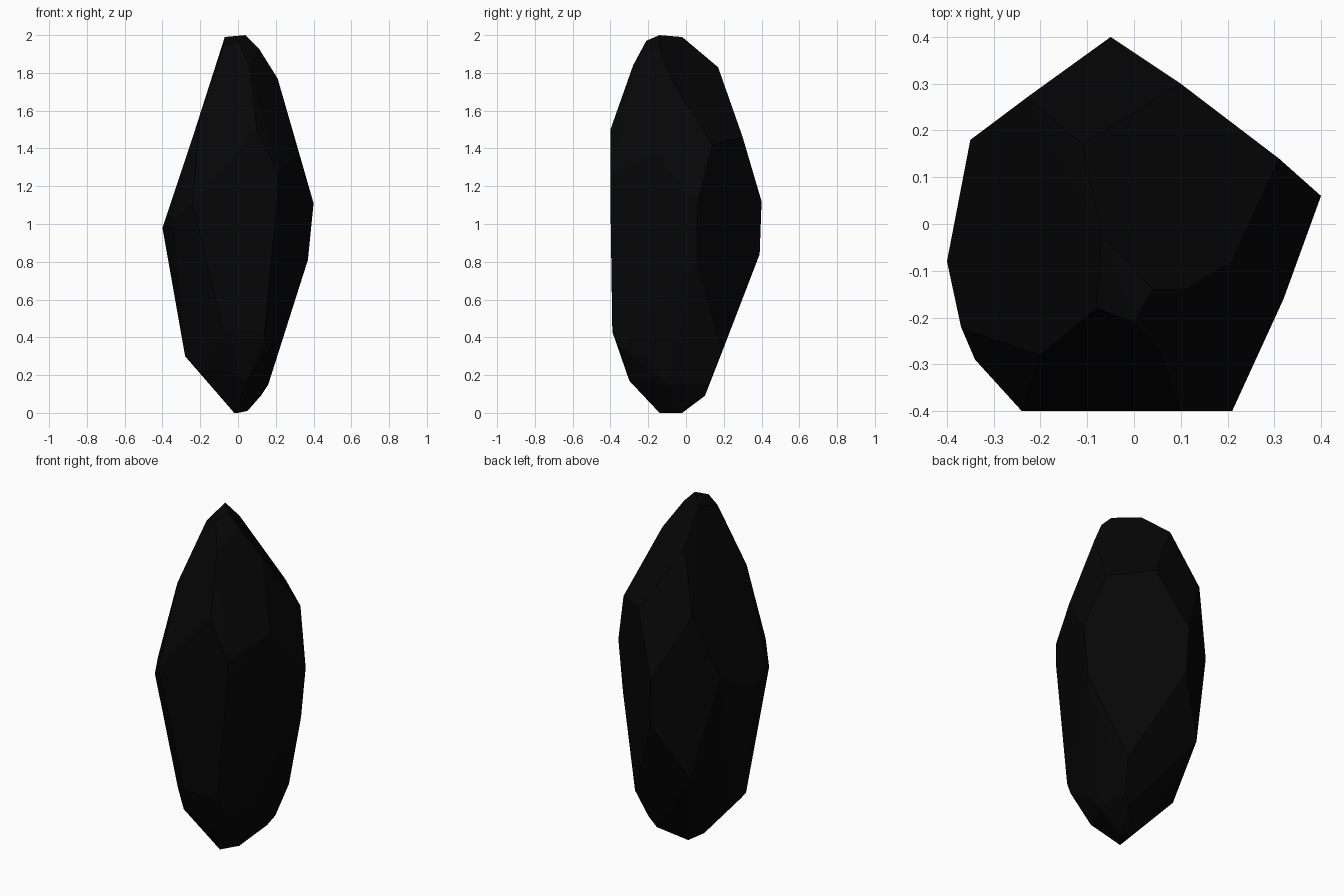
import bpy
import bmesh
import math

# Remove the default cube only
default_cube = bpy.data.objects.get("Cube")
if default_cube is not None:
    bpy.data.objects.remove(default_cube, do_unlink=True)


def make_material(name, colour):
    """Create a plain matte material with one flat colour."""
    material = bpy.data.materials.new(name)
    material.use_nodes = True
    material.diffuse_color = colour
    shader = material.node_tree.nodes["Principled BSDF"]
    shader.inputs["Base Color"].default_value = colour
    shader.inputs["Roughness"].default_value = 1.0
    return material


def make_faceted_stone(name, corner_groups, material, flat_angle):
    """Wrap a convex shell around the corners and merge nearly flat facets."""
    mesh = bmesh.new()
    for corners in corner_groups:
        for corner in corners:
            # Corners are written in hundredths of a unit
            mesh.verts.new([value / 100 for value in corner])
    hull = bmesh.ops.convex_hull(mesh, input=mesh.verts, use_existing_faces=False)
    leftovers = set(hull["geom_interior"]) | set(hull["geom_unused"])
    loose = [item for item in leftovers if isinstance(item, bmesh.types.BMVert)]
    bmesh.ops.delete(mesh, geom=loose, context="VERTS")
    bmesh.ops.dissolve_limit(mesh, angle_limit=math.radians(flat_angle),
                             verts=mesh.verts, edges=mesh.edges)
    bmesh.ops.recalc_face_normals(mesh, faces=mesh.faces)
    for face in mesh.faces:
        face.smooth = False
    data = bpy.data.meshes.new(name)
    mesh.to_mesh(data)
    mesh.free()
    data.materials.append(material)
    stone = bpy.data.objects.new(name, data)
    bpy.context.collection.objects.link(stone)
    return stone


# Small crown facet and the corners just below it
crown = [(-8, -18, 194), (0, -21, 197), (4, -14, 200), (-7, -2, 199),
         (11, -14, 193), (6, -28, 184), (21, -8, 177), (-11, 17, 183)]

# Shoulder corners where the upper facets meet the sides
shoulder = [(10, -40, 150), (-20, -28, 158), (-23, 27, 149),
            (10, 30, 146), (31, 14, 142), (32, -16, 137), (21, -40, 127)]

# Widest band around the middle
girdle = [(-24, -40, 111), (-34, -29, 101), (-37, -22, 107), (-40, -8, 98),
          (-35, 18, 113), (-5, 40, 112), (-4, 39, 84), (40, 6, 111),
          (37, 6, 81), (21, -40, 115)]

# Lower taper
taper = [(-21, 27, 53), (-28, -1, 30), (-28, -16, 30), (20, 19, 32),
         (14, -39, 43), (-8, -39, 44), (15, -35, 35), (18, -20, 28)]

# Narrow foot
foot = [(-20, -22, 22), (-10, -30, 24), (5, -30, 17), (16, -10, 15),
        (16, 12, 15), (12, 10, 9), (5, -6, 1), (-2, -14, 0), (0, -2, 0)]

black_stone = make_material("black_stone", (0.002, 0.002, 0.002, 1.0))
make_faceted_stone("faceted_stone", [crown, shoulder, girdle, taper, foot],
                   black_stone, flat_angle=4)
